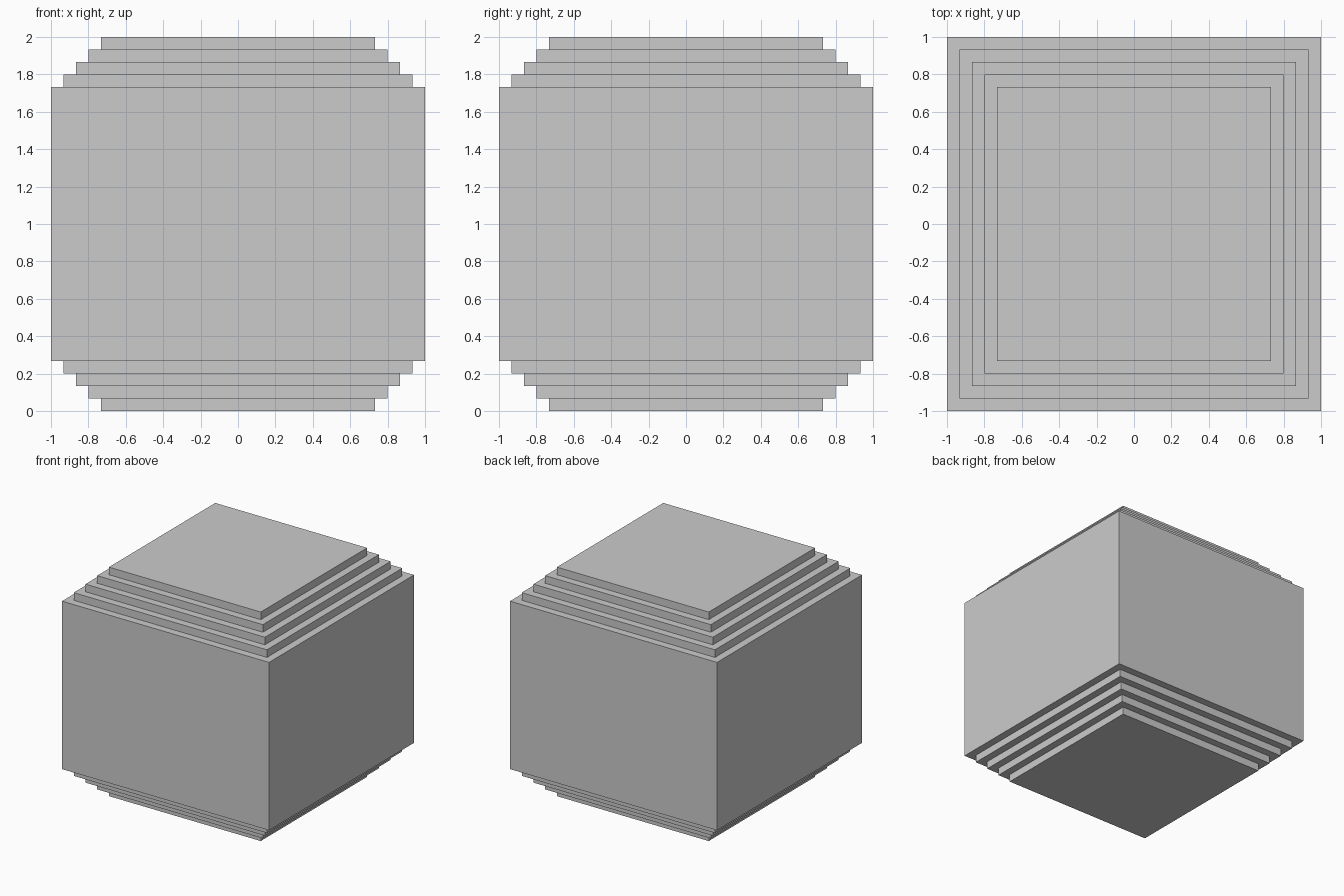
import bpy
import bmesh

if "Cube" in bpy.data.objects:
    bpy.data.objects.remove(bpy.data.objects["Cube"])

STEP = 1 / 15      # height and depth of every step
STEPS = 4          # steps above and below the body

# Stepped side profile (half width, height) from bottom to top
levels = []
for i in range(STEPS):
    half = 1 - (STEPS - i) * STEP
    levels += [(half, i * STEP), (half, (i + 1) * STEP)]
lower = levels + [(1, STEPS * STEP)]
profile = lower + [(half, 2 - z) for half, z in reversed(lower)]

# Square ring at each profile point, joined into one closed shell
bm = bmesh.new()
rings = []
for half, z in profile:
    corners = [(-1, -1), (1, -1), (1, 1), (-1, 1)]
    rings.append([bm.verts.new((x * half, y * half, z)) for x, y in corners])
for a, b in zip(rings, rings[1:]):
    for k in range(4):
        n = (k + 1) % 4
        bm.faces.new((a[k], a[n], b[n], b[k]))
bm.faces.new(rings[0][::-1])
bm.faces.new(rings[-1])
bmesh.ops.recalc_face_normals(bm, faces=bm.faces)

mesh = bpy.data.meshes.new("stepped_block")
bm.to_mesh(mesh)
bm.free()
block = bpy.data.objects.new("stepped_block", mesh)
bpy.context.collection.objects.link(block)
